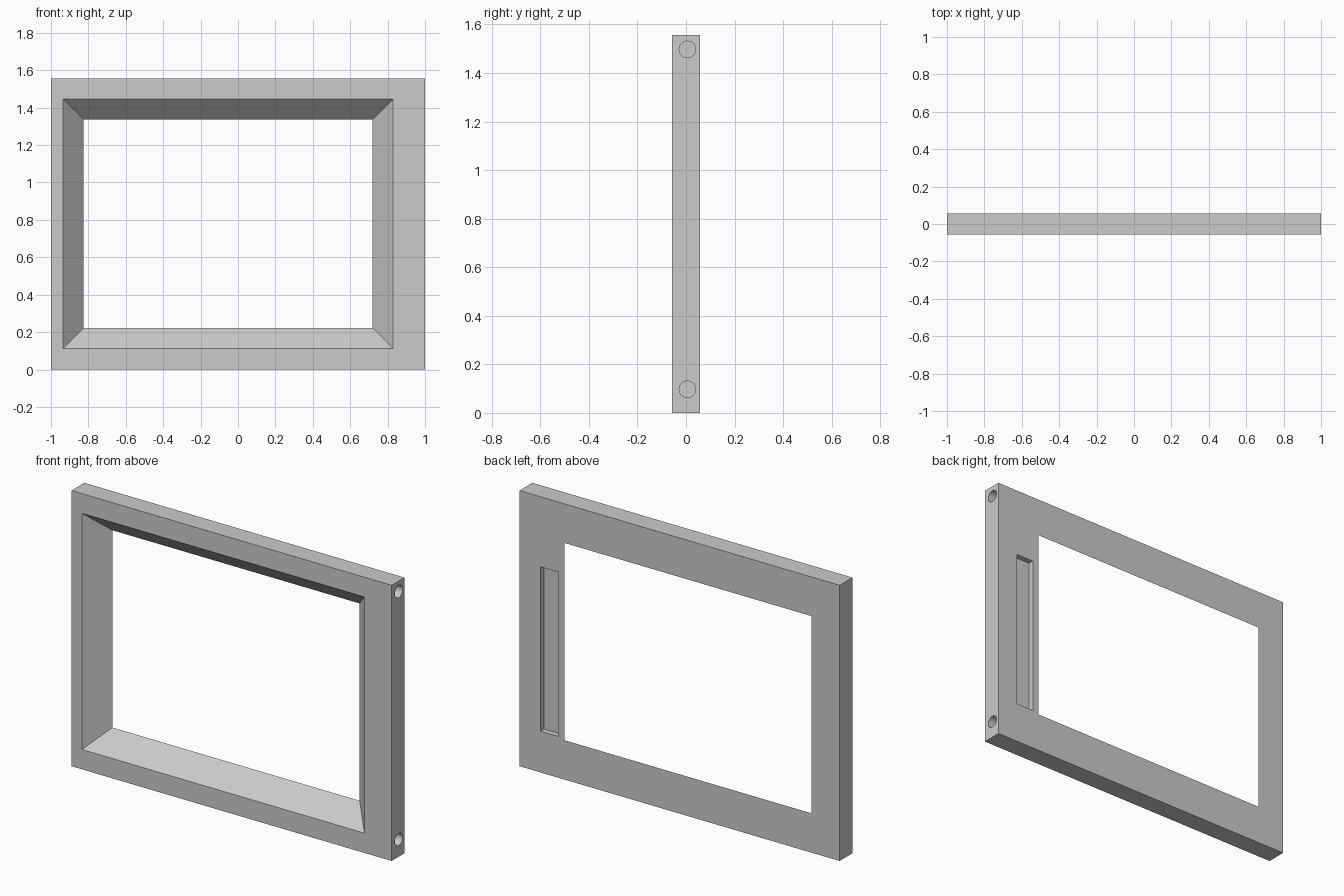
import bpy
import bmesh
from math import pi

if "Cube" in bpy.data.objects:
    bpy.data.objects.remove(bpy.data.objects["Cube"], do_unlink=True)

HALF_DEPTH = 0.057
HEIGHT = 1.557

grey = bpy.data.materials.new("mid grey")
grey.use_nodes = True
grey.diffuse_color = (0.6, 0.6, 0.6, 1)
grey.node_tree.nodes["Principled BSDF"].inputs["Base Color"].default_value = grey.diffuse_color


def rectangle(bm, x0, x1, z0, z1, y):
    """Ring of four corners in a plane facing y."""
    return [bm.verts.new((x, y, z)) for x, z in ((x0, z0), (x1, z0), (x1, z1), (x0, z1))]


def bridge(bm, ring_a, ring_b):
    for i in range(4):
        j = (i + 1) % 4
        bm.faces.new((ring_a[i], ring_a[j], ring_b[j], ring_b[i]))


# Frame: square outer edge, opening that narrows towards the back
bm = bmesh.new()
rings = [
    rectangle(bm, -1, 1, 0, HEIGHT, -HALF_DEPTH),
    rectangle(bm, -1, 1, 0, HEIGHT, HALF_DEPTH),
    rectangle(bm, -0.825, 0.72, 0.222, 1.336, HALF_DEPTH),
    rectangle(bm, -0.935, 0.83, 0.112, 1.446, -HALF_DEPTH),
]
for i in range(4):
    bridge(bm, rings[i], rings[(i + 1) % 4])
bmesh.ops.recalc_face_normals(bm, faces=bm.faces)
mesh = bpy.data.meshes.new("frame")
bm.to_mesh(mesh)
bm.free()
mesh.materials.append(grey)
frame = bpy.data.objects.new("frame", mesh)
bpy.context.collection.objects.link(frame)


def cut(cutter):
    """Subtract the cutter from the frame and discard it."""
    cutter.hide_render = True
    cutter.data.materials.append(grey)
    mod = frame.modifiers.new("cut", 'BOOLEAN')
    mod.operation = 'DIFFERENCE'
    mod.solver = 'EXACT'
    mod.object = cutter
    bpy.context.view_layer.objects.active = frame
    bpy.ops.object.modifier_apply(modifier=mod.name)
    bpy.data.objects.remove(cutter, do_unlink=True)


# Shallow upright slot in the back of the wide stile
slot_depth = 0.032
bpy.ops.mesh.primitive_cube_add(size=1, location=(0.814, HALF_DEPTH, 0.697))
slot = bpy.context.object
slot.name = "slot_cutter"
slot.scale = (0.112, 2 * slot_depth, 0.928)
cut(slot)

# Round blind holes in the left edge, near the top and bottom
hole_depth = 0.1
for z in (0.097, 1.497):
    bpy.ops.mesh.primitive_cylinder_add(
        vertices=48, radius=0.034, depth=2 * hole_depth,
        location=(1, 0.006, z), rotation=(0, pi / 2, 0))
    hole = bpy.context.object
    hole.name = "hole_cutter"
    cut(hole)

# Smooth hole walls, crisp edges elsewhere
bpy.ops.object.select_all(action='DESELECT')
frame.select_set(True)
bpy.context.view_layer.objects.active = frame
bpy.ops.object.shade_smooth_by_angle(angle=pi / 6)
